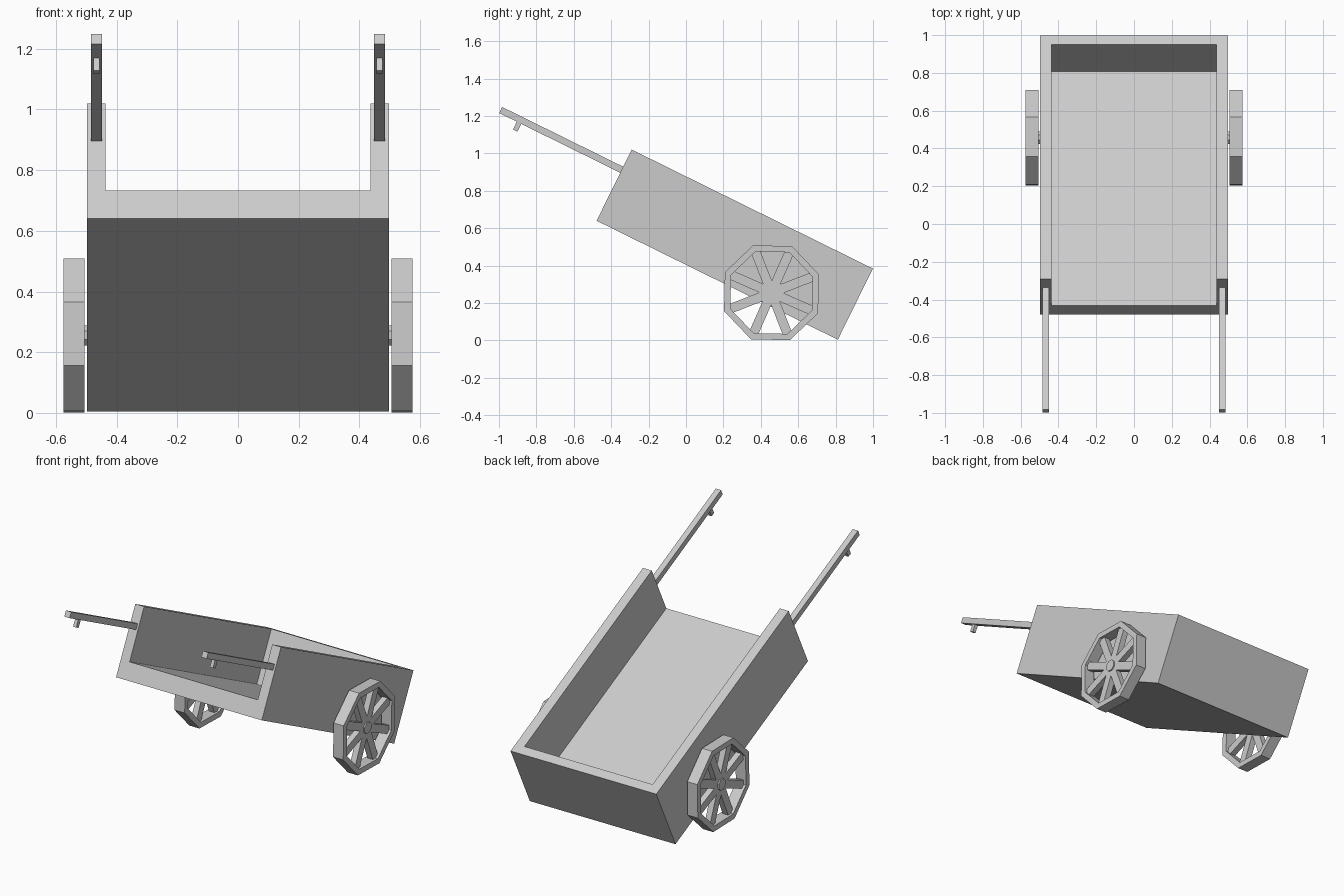
import bpy, bmesh
from math import cos, sin, radians, pi
from mathutils import Matrix, Vector

if "Cube" in bpy.data.objects:
    bpy.data.objects.remove(bpy.data.objects["Cube"])

# Cart frame: origin at the lower front edge of the bed, tipped towards the back
TILT = Matrix.Translation((0, -0.478, 0.64)) @ Matrix.Rotation(radians(-26.25), 4, 'X')
HUB_Y, HUB_Z, PHASE = 0.457, 0.255, radians(21.2)


def finish(name, bm):
    bmesh.ops.recalc_face_normals(bm, faces=bm.faces)
    me = bpy.data.meshes.new(name)
    bm.to_mesh(me)
    bm.free()
    ob = bpy.data.objects.new(name, me)
    bpy.context.collection.objects.link(ob)
    return ob


def add_box(bm, x, y, z, matrix):
    size = [b - a for a, b in (x, y, z)]
    mid = [(a + b) / 2 for a, b in (x, y, z)]
    m = matrix @ Matrix.Translation(mid) @ Matrix.Diagonal((*size, 1))
    bmesh.ops.create_cube(bm, size=1, matrix=m)


def box(name, x, y, z, matrix=TILT):
    bm = bmesh.new()
    add_box(bm, x, y, z, matrix)
    return finish(name, bm)


def span(a, b, side):
    return tuple(sorted((a * side, b * side)))


def ring(bm, radius, x):
    return [bm.verts.new((x, HUB_Y + radius * cos(PHASE + k * pi / 4),
                          HUB_Z + radius * sin(PHASE + k * pi / 4))) for k in range(8)]


def rim(name, outer, inner, x0, x1):
    bm = bmesh.new()
    loops = [ring(bm, outer, x0), ring(bm, outer, x1), ring(bm, inner, x1), ring(bm, inner, x0)]
    for i in range(4):
        a, b = loops[i], loops[(i + 1) % 4]
        for k in range(8):
            n = (k + 1) % 8
            bm.faces.new((a[k], a[n], b[n], b[k]))
    return finish(name, bm)


def hub(name, radius, x0, x1):
    bm = bmesh.new()
    a, b = ring(bm, radius, x0), ring(bm, radius, x1)
    bm.faces.new(a)
    bm.faces.new(b)
    for k in range(8):
        n = (k + 1) % 8
        bm.faces.new((a[k], a[n], b[n], b[k]))
    return finish(name, bm)


# Cart bed: a solid block hollowed out, open at the top and the front
bed = box("cart_bed", (-0.497, 0.497), (0, 1.438), (0, 0.424))
cutter = box("bed_cutter", (-0.437, 0.437), (-0.2, 1.382), (0.104, 0.6))
cutter.hide_render = True
mod = bed.modifiers.new("hollow", 'BOOLEAN')
mod.operation, mod.solver, mod.object = 'DIFFERENCE', 'EXACT', cutter
bpy.context.view_layer.objects.active = bed
bpy.ops.object.modifier_apply(modifier=mod.name)
bpy.data.objects.remove(cutter)

for label, s in (("right", 1), ("left", -1)):
    # Pull handle and the peg beneath it
    box(label + "_handle", span(0.449, 0.485, s), (-0.722, 0.0), (0.286, 0.322))
    box(label + "_handle_peg", span(0.456, 0.477, s), (-0.617, -0.590), (0.24, 0.29))

    # Eight-sided wheel
    rim(label + "_wheel_rim", 0.272, 0.236, 0.506 * s, 0.575 * s)
    hub(label + "_wheel_hub", 0.036, 0.495 * s, 0.567 * s)
    bm = bmesh.new()
    for k in range(8):
        m = Matrix.Translation((0, HUB_Y, HUB_Z)) @ Matrix.Rotation(PHASE + k * pi / 4, 4, 'X')
        add_box(bm, span(0.522, 0.559, s), (0.02, 0.235), (-0.025, 0.025), m)
    finish(label + "_wheel_spokes", bm)
